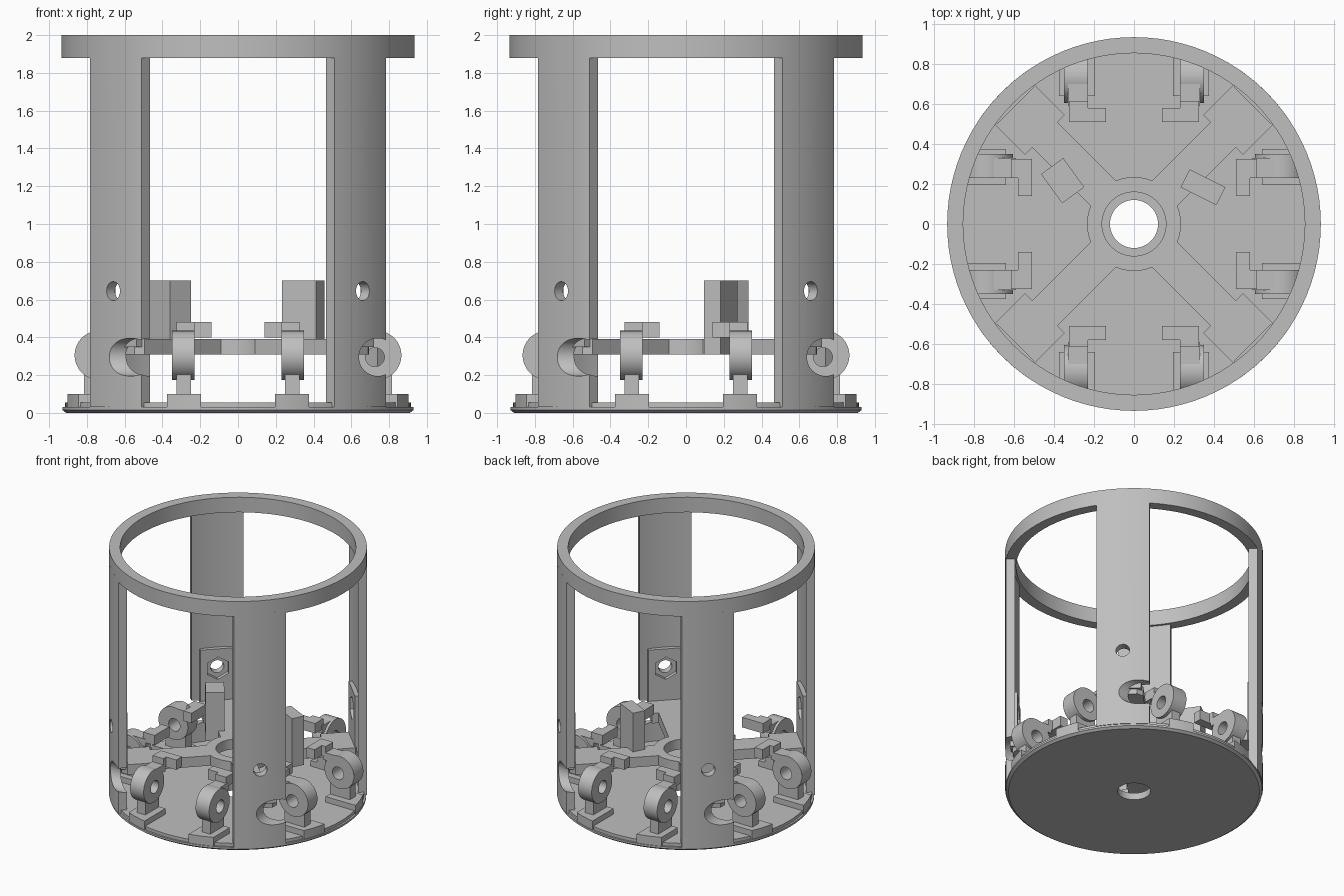
import bpy, bmesh, math
from mathutils import Matrix, Vector

if "Cube" in bpy.data.objects:
    bpy.data.objects.remove(bpy.data.objects["Cube"])

grey = bpy.data.materials.new("grey plastic")
grey.diffuse_color = (0.52, 0.52, 0.52, 1)
grey.use_nodes = True
grey.node_tree.nodes["Principled BSDF"].inputs["Base Color"].default_value = grey.diffuse_color


def finish(bm, name):
    bmesh.ops.recalc_face_normals(bm, faces=bm.faces)
    me = bpy.data.meshes.new(name)
    bm.to_mesh(me)
    bm.free()
    me.materials.append(grey)
    ob = bpy.data.objects.new(name, me)
    bpy.context.collection.objects.link(ob)
    return ob


def prism(name, pts, z0, z1):
    bm = bmesh.new()
    f = bm.faces.new([bm.verts.new((x, y, z0)) for x, y in pts])
    r = bmesh.ops.extrude_face_region(bm, geom=[f])
    bmesh.ops.translate(bm, vec=(0, 0, z1 - z0),
                        verts=[v for v in r["geom"] if isinstance(v, bmesh.types.BMVert)])
    return finish(bm, name)


def box(name, x0, x1, y0, y1, z0, z1):
    return prism(name, [(x0, y0), (x1, y0), (x1, y1), (x0, y1)], z0, z1)


def cyl(name, r, depth, loc, axis=(0, 0, 1), seg=48):
    bm = bmesh.new()
    m = Matrix.Translation(loc) @ Vector(axis).to_track_quat('Z', 'Y').to_matrix().to_4x4()
    bmesh.ops.create_cone(bm, cap_ends=True, segments=seg, radius1=r, radius2=r,
                          depth=depth, matrix=m)
    return finish(bm, name)


def lathe(name, profile, seg=96):
    bm = bmesh.new()
    rings = [[bm.verts.new((r * math.cos(2 * math.pi * i / seg),
                            r * math.sin(2 * math.pi * i / seg), z)) for i in range(seg)]
             for r, z in profile]
    for a, b in zip(rings, rings[1:] + rings[:1]):
        for i in range(seg):
            j = (i + 1) % seg
            bm.faces.new((a[i], a[j], b[j], b[i]))
    return finish(bm, name)


def boolean(ob, tool, op='DIFFERENCE'):
    mod = ob.modifiers.new("cut", 'BOOLEAN')
    mod.operation, mod.object, mod.solver = op, tool, 'EXACT'
    bpy.context.view_layer.objects.active = ob
    bpy.ops.object.modifier_apply(modifier=mod.name)
    bpy.data.objects.remove(tool)


def turned(ob, angle, mirror=False):
    # Copy of a part turned about the z axis, optionally mirrored in y first
    c = ob.copy()
    c.data = ob.data.copy()
    m = Matrix.Rotation(angle, 4, 'Z')
    if mirror:
        m = m @ Matrix.Scale(-1, 4, (0, 1, 0))
    c.data.transform(m)
    if mirror:
        c.data.flip_normals()
    bpy.context.collection.objects.link(c)
    return c


def repeat(ob, start, mirrored=False):
    for k in range(4):
        a = start + k * math.pi / 2
        turned(ob, a)
        if mirrored:
            turned(ob, a, True)
    bpy.data.objects.remove(ob)


def arc(r, half, n=12):
    a = math.asin(half / r)
    return [(r * math.cos(a * (2 * i / n - 1)), r * math.sin(a * (2 * i / n - 1)))
            for i in range(n + 1)]


# Base disc with chamfered lower edge, and top ring
lathe("base_disc", [(0.12, 0), (0.91, 0), (0.93, 0.015), (0.93, 0.03), (0.915, 0.03),
                    (0.915, 0.055), (0.12, 0.055)])
lathe("top_ring", [(0.855, 1.88), (0.935, 1.88), (0.935, 2), (0.855, 2)])

# Pillars, built on +x and turned to the diagonals
pillar = prism("pillar", arc(0.935, 0.192) + arc(0.872, 0.192)[::-1], 0.03, 1.9)
boolean(pillar, cyl("screw_cut", 0.05, 0.4, (0.9, 0, 0.645), (1, 0, 0)))
s = math.sqrt(0.5)
# axle clearance, parallel to the side next to the pillar
cx, cy = 0.74, -0.6
boolean(pillar, cyl("axle_cut", 0.1, 0.8,
                    ((cx - cy) * s, (cx + cy) * s, 0.295), (-s, s, 0)))
repeat(pillar, -math.pi / 4)

# Nut plates on the inside of the pillars
plate = box("nut_plate", 0.838, 0.89, -0.13, 0.13, 0.35, 0.8)
boolean(plate, cyl("nut_cut", 0.09, 0.06, (0.84, 0, 0.645), (1, 0, 0), 6))
boolean(plate, cyl("screw_cut", 0.05, 0.4, (0.85, 0, 0.645), (1, 0, 0)))
repeat(plate, -math.pi / 4)

# Cross-shaped upper deck: hub with four arms that widen at the ends
lathe("deck_hub", [(0.16, 0.31), (0.235, 0.31), (0.235, 0.39), (0.16, 0.39)], 64)
arm = prism("deck_arm", [(0.2, -0.09), (0.63, -0.09), (0.63, -0.14), (0.84, -0.14),
                         (0.875, -0.1), (0.875, 0.1), (0.84, 0.14), (0.63, 0.14),
                         (0.63, 0.09), (0.2, 0.09)], 0.31, 0.39)
repeat(arm, math.pi / 4)

# Axle brackets: eyelet, tapered leg, foot and hook, two on every side
C, Z = 0.735, 0.305
eye = cyl("bracket_eye", 0.13, 0.12, (C, 0.29, Z), (0, 1, 0))
boolean(eye, cyl("axle_hole", 0.05, 0.4, (C - 0.01, 0.29, 0.295), (0, 1, 0)))
repeat(eye, 0, True)
leg = box("bracket_leg", 0.64, 0.815, 0.25, 0.325, 0.05, 0.3)
boolean(leg, cyl("axle_hole", 0.05, 0.4, (C - 0.01, 0.29, 0.295), (0, 1, 0)))
repeat(leg, 0, True)
foot = box("bracket_foot", 0.64, 1.0, 0.195, 0.375, 0.03, 0.1)
boolean(foot, cyl("rim", 0.925, 1, (0, 0, 0), seg=96), 'INTERSECT')
repeat(foot, 0, True)
repeat(prism("bracket_hook", [(0.51, 0.14), (0.58, 0.14), (0.58, 0.23), (0.615, 0.23),
                              (0.615, 0.325), (0.51, 0.325)], 0.4, 0.48), 0, True)
repeat(box("hook_link", 0.59, 0.7, 0.23, 0.33, 0.37, 0.43), 0, True)


# Two upright blocks on the deck
for name, x, y, w, d, deg in (("left_block", -0.357, 0.217, 0.18, 0.137, -54),
                              ("right_block", 0.345, 0.184, 0.2, 0.1, -26.6)):
    b = box(name, -w / 2, w / 2, -d / 2, d / 2, 0.31, 0.7)
    b.data.transform(Matrix.Translation((x, y, 0)) @ Matrix.Rotation(math.radians(deg), 4, 'Z'))

# Smooth the round faces, keep edges sharp
for ob in bpy.context.scene.objects:
    ob.select_set(True)
    bpy.context.view_layer.objects.active = ob
bpy.ops.object.shade_smooth_by_angle(angle=math.radians(30))
